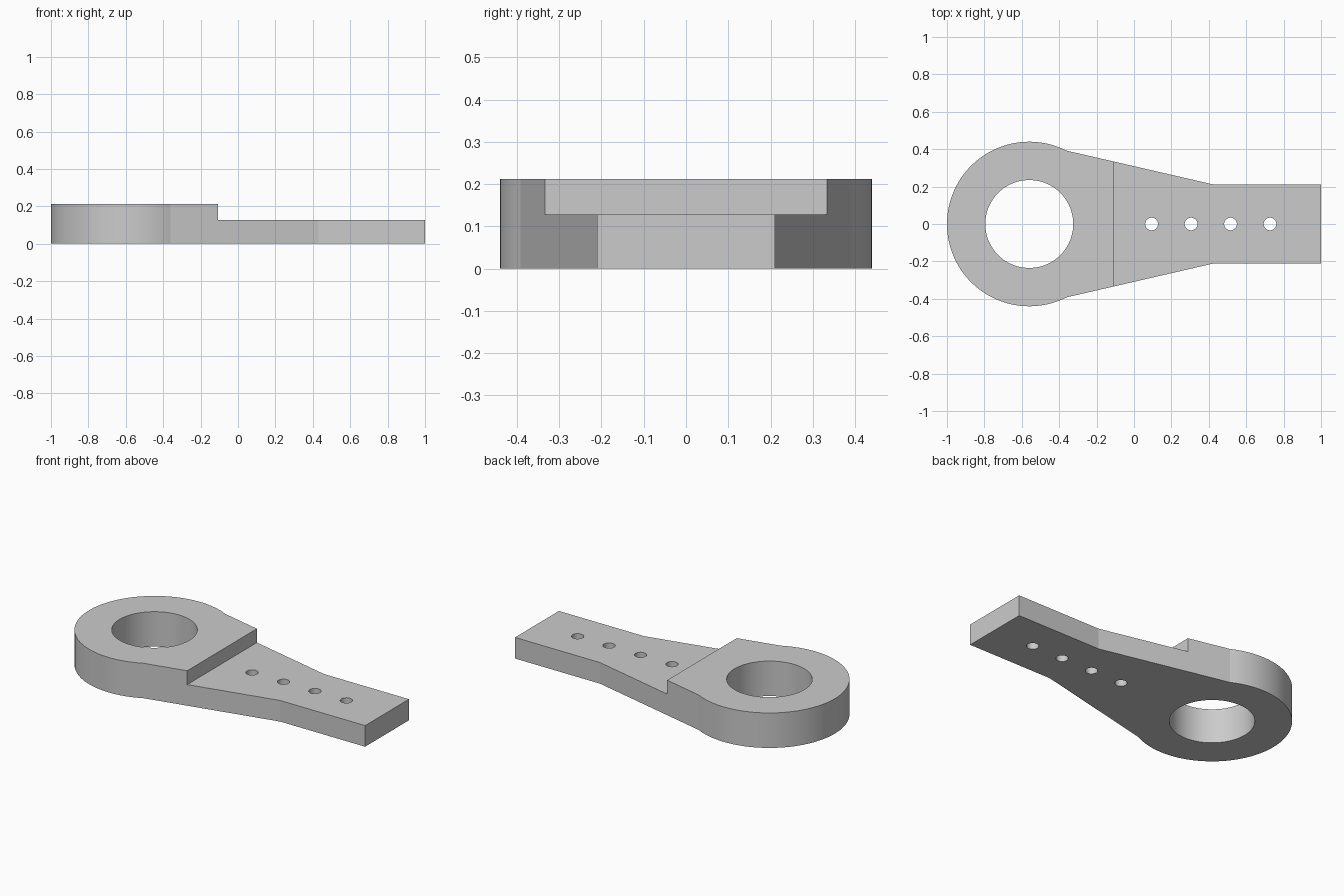
import bpy, bmesh, math

old = bpy.data.objects.get("Cube")
if old:
    bpy.data.objects.remove(old, do_unlink=True)

HEAD_X, HEAD_R, BORE_R = -0.56, 0.44, 0.235
HEAD_Z, ARM_Z = 0.212, 0.128
STEP_X = -0.107
ARM_HALF, BEND_X, JOIN_X = 0.21, 0.43, -0.36
PIN_R = 0.034

grey = bpy.data.materials.new("plain grey")
grey.use_nodes = True
colour = (0.6, 0.6, 0.6, 1)
grey.diffuse_color = colour
grey.node_tree.nodes["Principled BSDF"].inputs["Base Color"].default_value = colour


def prism(name, outline, z0, z1):
    """Solid with a counter-clockwise outline between two heights."""
    bm = bmesh.new()
    base = bm.faces.new([bm.verts.new((x, y, z0)) for x, y in outline])
    top = bmesh.ops.extrude_face_region(bm, geom=[base])["geom"]
    verts = [v for v in top if isinstance(v, bmesh.types.BMVert)]
    bmesh.ops.translate(bm, verts=verts, vec=(0, 0, z1 - z0))
    bmesh.ops.recalc_face_normals(bm, faces=bm.faces)
    mesh = bpy.data.meshes.new(name)
    bm.to_mesh(mesh)
    bm.free()
    mesh.materials.append(grey)
    ob = bpy.data.objects.new(name, mesh)
    bpy.context.collection.objects.link(ob)
    return ob


def arc(cx, r, start, end, n):
    return [(cx + r * math.cos(start + (end - start) * i / n),
             r * math.sin(start + (end - start) * i / n)) for i in range(n + 1)]


def circle(cx, r, n):
    return arc(cx, r, 0, math.tau, n)[:-1]


# Outline: round head, tapering neck, straight arm
join = math.acos((JOIN_X - HEAD_X) / HEAD_R)
outline = arc(HEAD_X, HEAD_R, join, math.tau - join, 72)
outline += [(BEND_X, -ARM_HALF), (1, -ARM_HALF), (1, ARM_HALF), (BEND_X, ARM_HALF)]
body = prism("lever_arm", outline, 0, HEAD_Z)

# Cutters: lowered arm, head bore, row of pin holes
step = [(STEP_X, -1), (1.2, -1), (1.2, 1), (STEP_X, 1)]
cutters = [prism("step_cutter", step, ARM_Z, 1),
           prism("bore_cutter", circle(HEAD_X, BORE_R, 96), -1, 1)]
for i in range(4):
    cutters.append(prism("pin_hole_cutter", circle(0.094 + 0.211 * i, PIN_R, 48), -1, 1))

bpy.ops.object.select_all(action='DESELECT')
bpy.context.view_layer.objects.active = body
body.select_set(True)
for cutter in cutters:
    cutter.hide_render = True
    mod = body.modifiers.new("cut", 'BOOLEAN')
    mod.operation = 'DIFFERENCE'
    mod.solver = 'EXACT'
    mod.object = cutter
    bpy.ops.object.modifier_apply(modifier=mod.name)
    bpy.data.objects.remove(cutter, do_unlink=True)

# Smooth round walls, crisp corners
bpy.ops.object.shade_smooth_by_angle(angle=math.radians(10))
